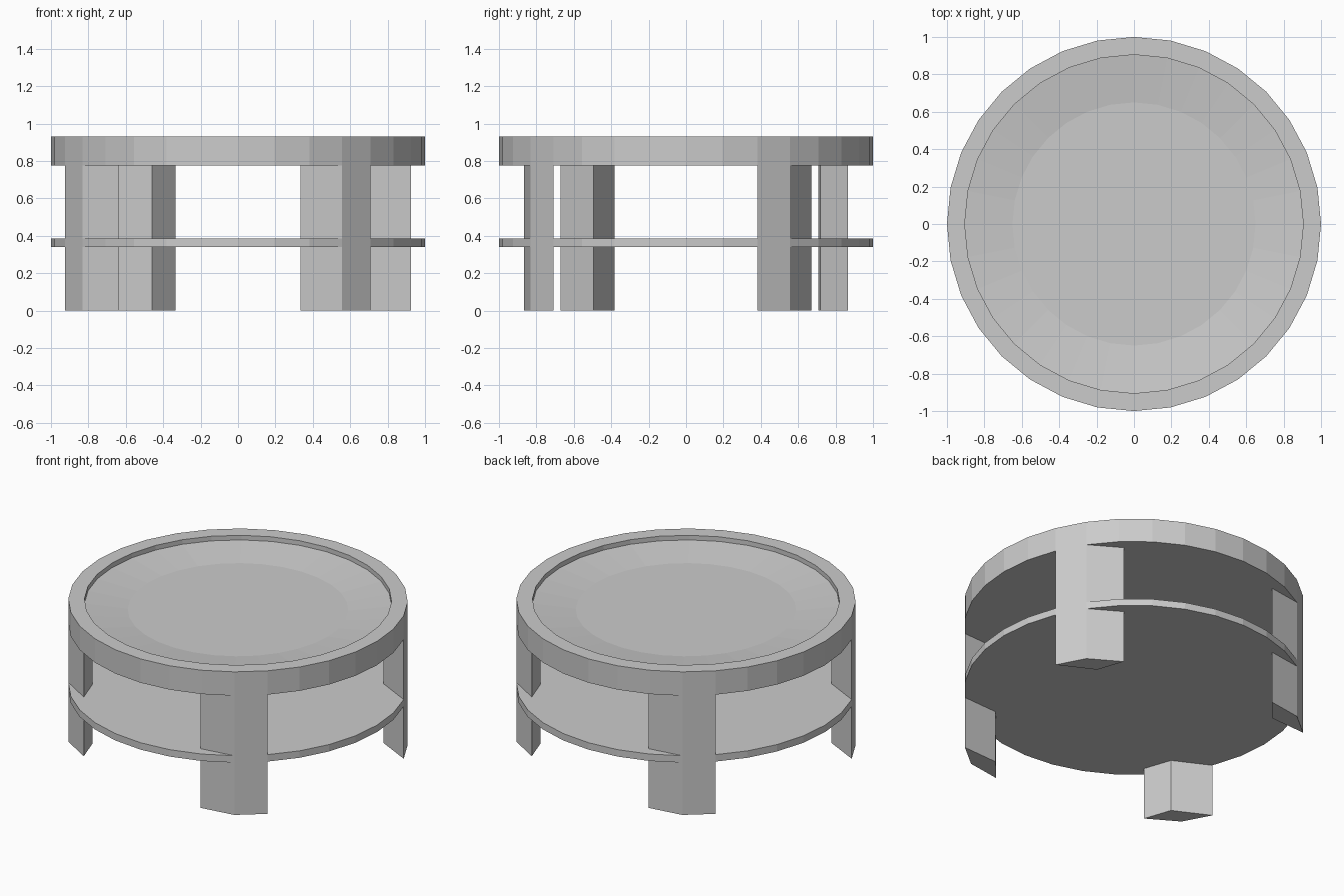
import bpy
import bmesh
from math import cos, sin, pi

if "Cube" in bpy.data.objects:
    bpy.data.objects.remove(bpy.data.objects["Cube"])

SIDES = 32
STEP = 2 * pi / SIDES


def finish(name, bm):
    bmesh.ops.recalc_face_normals(bm, faces=bm.faces)
    mesh = bpy.data.meshes.new(name)
    bm.to_mesh(mesh)
    bm.free()
    obj = bpy.data.objects.new(name, mesh)
    bpy.context.collection.objects.link(obj)
    return obj


def stacked_rings(name, profile):
    """Capped low-poly turned part; profile is (radius, z) pairs."""
    bm = bmesh.new()
    rings = [[bm.verts.new((r * cos(i * STEP), r * sin(i * STEP), z))
              for i in range(SIDES)] for r, z in profile]
    for low, high in zip(rings, rings[1:]):
        for i in range(SIDES):
            j = (i + 1) % SIDES
            bm.faces.new((low[i], low[j], high[j], high[i]))
    bm.faces.new(rings[0])
    bm.faces.new(rings[-1])
    return finish(name, bm)


def prism(name, outline, height, flip):
    """Upright prism; flip turns it half a turn round the table centre."""
    s = -1 if flip else 1
    bm = bmesh.new()
    base = bm.faces.new([bm.verts.new((s * x, s * y, 0)) for x, y in outline])
    top = bmesh.ops.extrude_face_region(bm, geom=[base], use_keep_orig=True)
    verts = [v for v in top["geom"] if isinstance(v, bmesh.types.BMVert)]
    bmesh.ops.translate(bm, verts=verts, vec=(0, 0, height))
    return finish(name, bm)


def rim(i):
    return cos(i * STEP), sin(i * STEP)


# Table top with raised rim and shallow dish
stacked_rings("table_top", [(1, 0.775), (1, 0.93), (0.905, 0.93),
                            (0.905, 0.9), (0.65, 0.868)])

# Lower shelf
stacked_rings("lower_shelf", [(1, 0.34), (1, 0.385)])

# Legs: each outer face lies on one side of the round top, skewed inward
front_right = [(0.335, -0.865), rim(-5), rim(-4), (0.46, -0.72)]
back_right = [rim(2), rim(3), (0.64, 0.67), (0.70, 0.495)]
for name, outline, flip in (("front_right_leg", front_right, False),
                            ("back_left_leg", front_right, True),
                            ("back_right_leg", back_right, False),
                            ("front_left_leg", back_right, True)):
    prism(name, outline, 0.775, flip)
